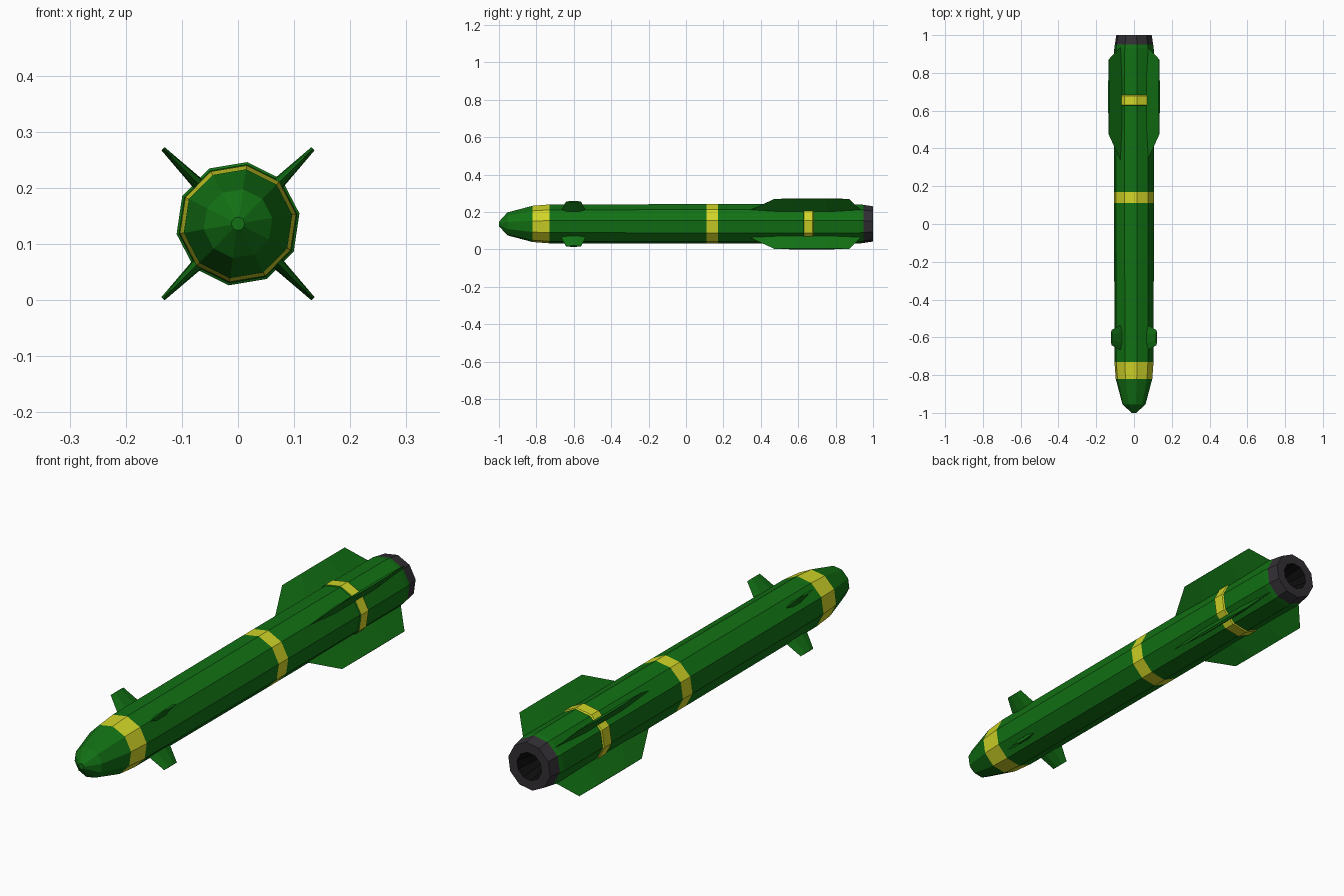
import bpy, bmesh, math
from mathutils import Vector

if "Cube" in bpy.data.objects:
    bpy.data.objects.remove(bpy.data.objects["Cube"])

CZ = 0.136          # height of the body axis
SIDES = 10
TURN = math.radians(9.5)


def material(name, rgb):
    m = bpy.data.materials.new(name)
    m.diffuse_color = (*rgb, 1)
    m.use_nodes = True
    m.node_tree.nodes["Principled BSDF"].inputs["Base Color"].default_value = m.diffuse_color
    return m


GREEN = material("green", (0.006, 0.165, 0.007))
YELLOW = material("yellow", (0.63, 0.66, 0.02))
GREY = material("dark grey", (0.032, 0.029, 0.034))
BLACK = material("black", (0.004, 0.004, 0.004))
MATS = [GREEN, YELLOW, GREY, BLACK]


def finish(name, bm):
    bmesh.ops.recalc_face_normals(bm, faces=bm.faces)
    me = bpy.data.meshes.new(name)
    bm.to_mesh(me)
    bm.free()
    for m in MATS:
        me.materials.append(m)
    ob = bpy.data.objects.new(name, me)
    bpy.context.collection.objects.link(ob)
    return ob


def lathe(name, profile):
    """profile: (y, radius, material index of the strip that follows)"""
    bm = bmesh.new()
    rings = []
    for y, r, _ in profile:
        rings.append([bm.verts.new((r * math.cos(TURN + i * math.tau / SIDES), y,
                                    CZ + r * math.sin(TURN + i * math.tau / SIDES)))
                      for i in range(SIDES)])
    for a, b, p in zip(rings, rings[1:], profile):
        for i in range(SIDES):
            j = (i + 1) % SIDES
            bm.faces.new((a[i], a[j], b[j], b[i])).material_index = p[2]
    bm.faces.new(rings[0]).material_index = profile[0][2]
    bm.faces.new(rings[-1]).material_index = profile[-1][2]
    return finish(name, bm)


def fin(name, angle, root, tip, root_half, tip_half):
    """Fin with sharp front and rear edges; root and tip are (radius, y0, y1)."""
    bm = bmesh.new()
    out = Vector((math.cos(angle), 0, math.sin(angle)))
    side = Vector((-out.z, 0, out.x))
    loops = []
    for (r, y0, y1), h in ((root, root_half), (tip, tip_half)):
        d = y1 - y0
        section = [(y0, 0), (y0 + 0.3 * d, h), (y0 + 0.7 * d, h),
                   (y1, 0), (y0 + 0.7 * d, -h), (y0 + 0.3 * d, -h)]
        loops.append([bm.verts.new(out * r + side * s + Vector((0, y, CZ)))
                      for y, s in section])
    a, b = loops
    for i in range(6):
        j = (i + 1) % 6
        bm.faces.new((a[i], a[j], b[j], b[i]))
    bm.faces.new(a)
    bm.faces.new(b)
    return finish(name, bm)


# Body: nose, painted bands, raised rear band, tail ring and nozzle hole
lathe("missile_body", [
    (-1.0, 0.012, 0), (-0.955, 0.062, 0), (-0.82, 0.098, 1), (-0.73, 0.105, 0),
    (0.11, 0.107, 1), (0.17, 0.107, 0),
    (0.627, 0.107, 0), (0.63, 0.111, 1), (0.677, 0.111, 1), (0.682, 0.107, 0),
    (0.93, 0.106, 0), (0.95, 0.103, 2), (1.0, 0.095, 2),
    (1.0, 0.056, 3), (0.90, 0.035, 3)])

# Four small front fins and four large tail fins on the diagonals
for i, label in enumerate(("upper_right", "upper_left", "lower_left", "lower_right")):
    ang = math.radians(45 + 90 * i)
    fin("front_fin_" + label, ang, (0.09, -0.672, -0.532), (0.169, -0.642, -0.561),
        0.010, 0.004)
    fin("tail_fin_" + label, ang, (0.09, 0.32, 0.945), (0.189, 0.473, 0.872),
        0.012, 0.004)
